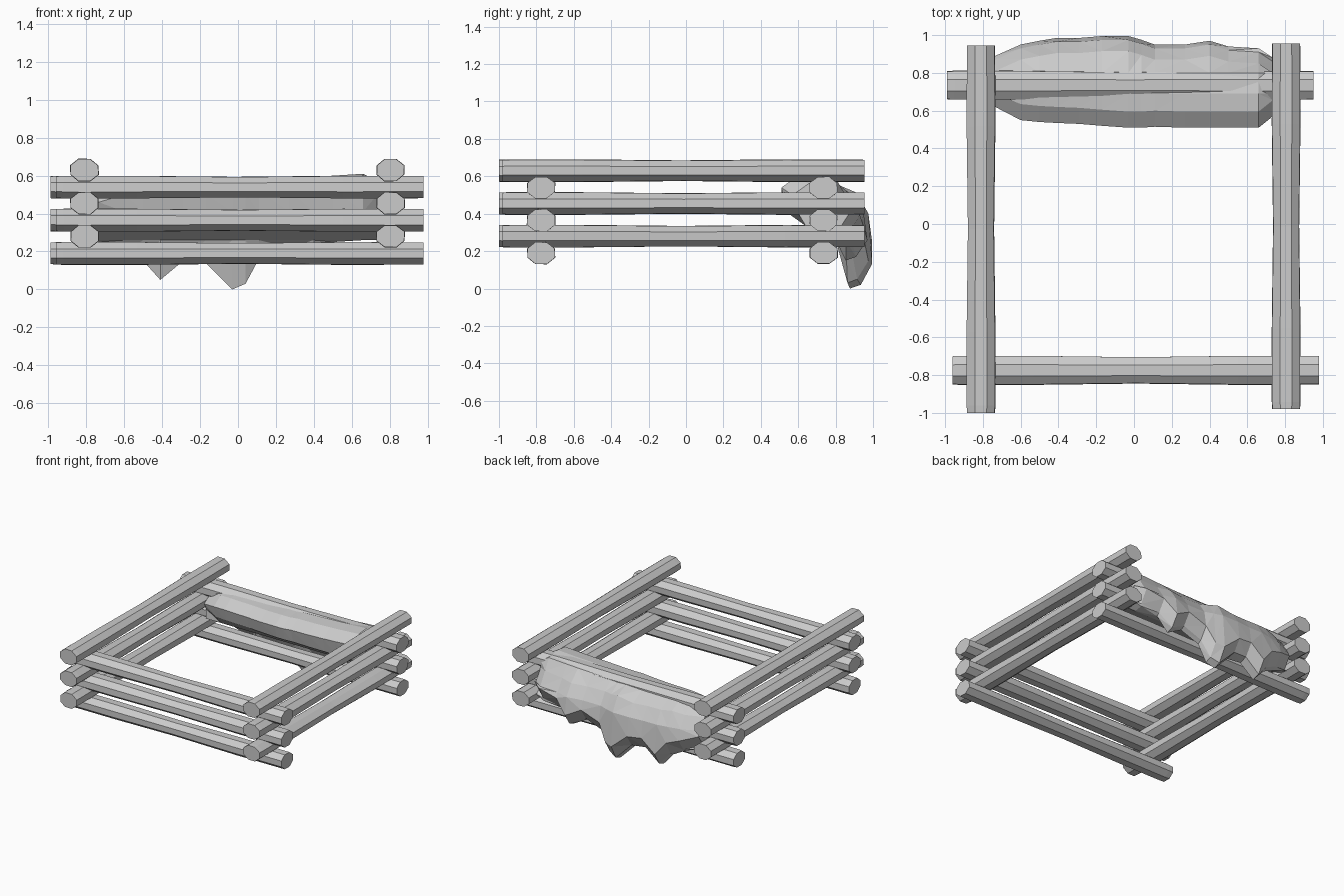
import bpy, bmesh, math, random

if "Cube" in bpy.data.objects:
    bpy.data.objects.remove(bpy.data.objects["Cube"])
random.seed(4)


def loft(name, rings):
    """Skin a list of equal-length closed rings and cap both ends."""
    bm = bmesh.new()
    vs = [[bm.verts.new(p) for p in r] for r in rings]
    n = len(rings[0])
    for a, b in zip(vs, vs[1:]):
        for i in range(n):
            j = (i + 1) % n
            bm.faces.new((a[i], a[j], b[j], b[i]))
    bm.faces.new(vs[0])
    bm.faces.new(vs[-1])
    bmesh.ops.recalc_face_normals(bm, faces=bm.faces)
    me = bpy.data.meshes.new(name)
    bm.to_mesh(me)
    bm.free()
    ob = bpy.data.objects.new(name, me)
    bpy.context.collection.objects.link(ob)
    return ob


def log(name, axis, start, end, side, z):
    """Eight-sided log, slightly waisted in the middle."""
    rings = []
    jit = [random.uniform(0.98, 1.03) for _ in range(8)]
    for t, s in ((0, 0.97), (0.02, 1.0), (0.22, 1.0), (0.5, 0.91), (0.78, 1.0), (1, 0.98)):
        u = start + (end - start) * t
        ring = []
        for k in range(8):
            a = math.radians(22.5 + 45 * k)
            r = s * jit[k]
            w, h = side + 0.081 * r * math.cos(a), z + 0.064 * r * math.sin(a)
            ring.append((u, w, h) if axis == 'x' else (w, u, h))
        rings.append(ring)
    return loft(name, rings)


# Stacked log walls
for i in range(3):
    dz = 0.175 * i
    log(f"front_log_{i + 1}", 'x', -0.96, 0.98, -0.775, 0.19 + dz)
    log(f"back_log_{i + 1}", 'x', -0.99, 0.95, 0.735, 0.19 + dz)
    log(f"left_log_{i + 1}", 'y', -1.0, 0.945, -0.81, 0.28 + dz)
    log(f"right_log_{i + 1}", 'y', -0.98, 0.955, 0.805, 0.28 + dz)

# Hide draped over the back rail: x, outer y, lower edge z, inner y, rim z
stations = [
    (-0.735, 0.89, 0.25, 0.62, 0.53), (-0.60, 0.95, 0.20, 0.55, 0.57),
    (-0.50, 0.97, 0.15, 0.54, 0.575), (-0.41, 0.985, 0.05, 0.535, 0.575),
    (-0.29, 0.985, 0.15, 0.53, 0.575), (-0.17, 0.995, 0.14, 0.52, 0.575),
    (-0.03, 0.995, 0.00, 0.51, 0.58), (0.04, 0.975, 0.03, 0.51, 0.58),
    (0.11, 0.95, 0.16, 0.515, 0.585), (0.27, 0.95, 0.22, 0.51, 0.59),
    (0.40, 0.97, 0.15, 0.51, 0.595), (0.50, 0.94, 0.25, 0.51, 0.60),
    (0.66, 0.93, 0.27, 0.51, 0.61), (0.735, 0.88, 0.30, 0.57, 0.57)]
rings = []
for x, yo, zb, yi, rim in stations:
    d = random.uniform(-0.012, 0.012)
    prof = [(0.69, rim), (yi + 0.085, rim - 0.01), (yi, rim - 0.07),
            (yi + 0.025, 0.41), (0.64, 0.335), (0.80, 0.26),
            (0.865 + d, zb), (yo - 0.06, zb + 0.02), (yo, zb + 0.12 + d),
            (yo - 0.02, 0.40), (yo - 0.08, 0.50 + d), (0.80, rim - 0.02)]
    rings.append([(x, y, z) for y, z in prof])
hide = loft("draped_hide", rings)
bm = bmesh.new()
bm.from_mesh(hide.data)
bmesh.ops.triangulate(bm, faces=bm.faces)
bm.to_mesh(hide.data)
bm.free()
